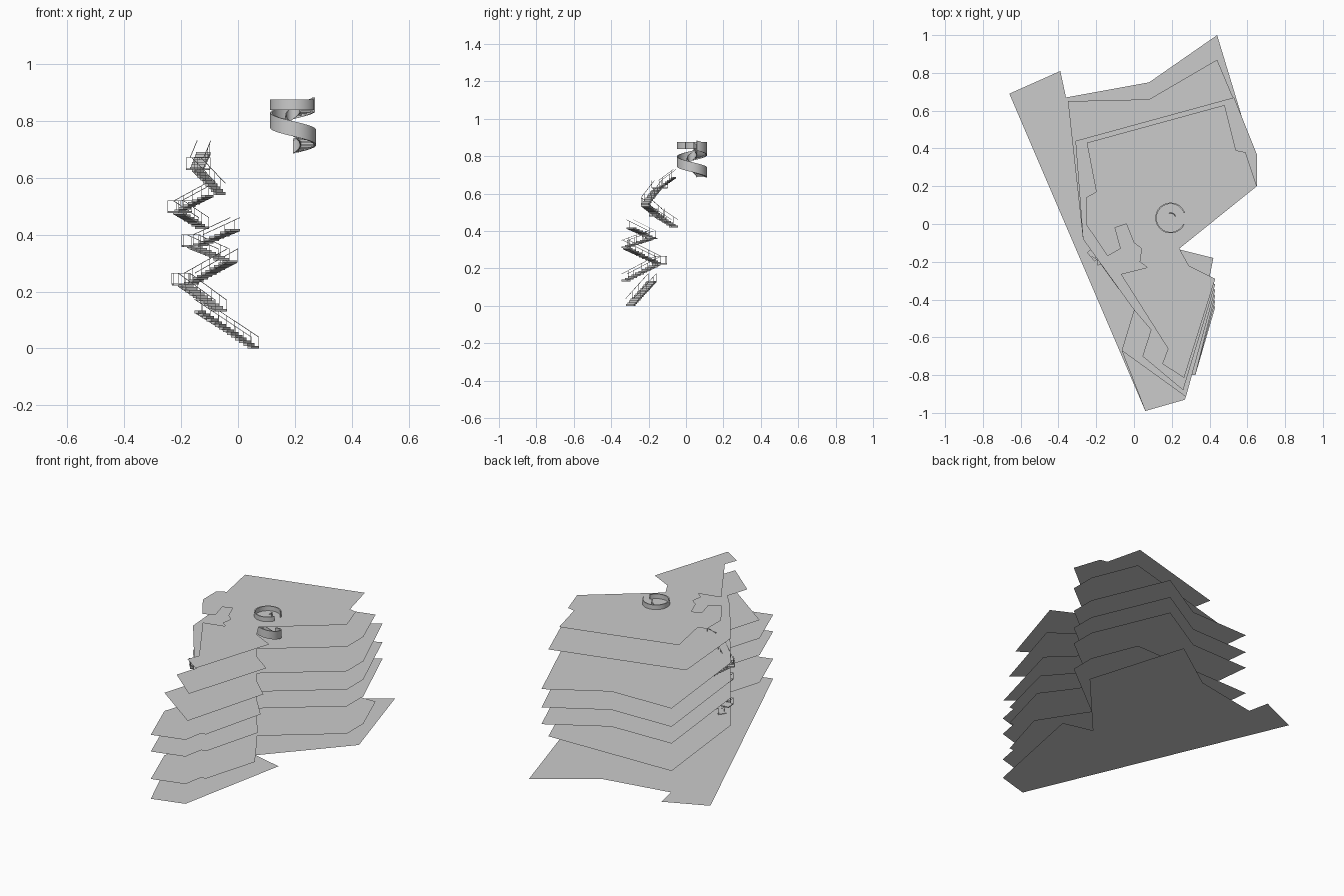
import bpy, bmesh, math
from mathutils import Vector, Matrix

if "Cube" in bpy.data.objects:
    bpy.data.objects.remove(bpy.data.objects["Cube"])


def finish(bm, name):
    me = bpy.data.meshes.new(name)
    bm.to_mesh(me)
    bm.free()
    ob = bpy.data.objects.new(name, me)
    bpy.context.collection.objects.link(ob)
    return ob


def plate(name, pts, z):
    bm = bmesh.new()
    f = bm.faces.new([bm.verts.new((x, y, z)) for x, y in pts])
    f.normal_update()
    if f.normal.z < 0:
        f.normal_flip()
    finish(bm, name)


def box(bm, c, size, ang=0.0):
    m = Matrix.Translation(c) @ Matrix.Rotation(ang, 4, 'Z') @ Matrix.Diagonal((*size, 1))
    bmesh.ops.create_cube(bm, size=1, matrix=m)


def bar(bm, a, b, t=0.0018):
    a, b = Vector(a), Vector(b)
    d = b - a
    m = (Matrix.Translation((a + b) / 2) @ d.to_track_quat('Z', 'Y').to_matrix().to_4x4()
         @ Matrix.Diagonal((t, t, d.length, 1)))
    bmesh.ops.create_cube(bm, size=1, matrix=m)


# Floor plates, listed clockwise from the back left corner
ground = [(-.66, .69), (-.39, .81), (-.36, .67), (.08, .75), (.44, 1), (.64, .34),
          (.22, -.13), (.42, -.18), (.27, -.93), (.06, -.99)]
plate("ground_plate", ground, 0)

east = [(.65, .37), (.65, .2), (.23, -.13), (.29, -.22)]
west = [(0, -.455), (-.27, -.08)]
kinked_back = [(-.35, .65), (.08, .66), (.44, .87)]
long_tip = [(.295, -.8), (.27, -.93), (.06, -.99), (-.065, -.67)]
short_tip = [(.275, -.915), (-.065, -.67)]

floors = [
    (.13, [(-.35, .65), (.53, .67)], -.44, [(.325, -.8)] + long_tip),
    (.31, kinked_back, -.41, [(.325, -.8)] + long_tip),
    (.42, kinked_back, -.38, [(.325, -.8)] + long_tip),
    (.54, kinked_back, -.35, short_tip),
    (.70, [(-.31, .44), (.53, .67)], -.32, [(.26, -.88), (.045, -.70), (.09, -.56)]),
]
for i, (z, back, tip_y, front) in enumerate(floors):
    plate(f"floor_plate_{i + 1}", back + east + [(.43, tip_y)] + front + west, z)

# Top floor with its stair notch on the left
top = [(-.25, .43), (.48, .63), (.54, .39), (.59, .38), (.65, .2), (.24, -.13), (.29, -.22),
       (.43, -.29), (.265, -.815), (.15, -.74), (.18, -.66), (-.07, -.265), (.07, -.23),
       (.03, -.2), (.04, -.13), (0, -.1), (-.04, 0), (-.1, -.02), (-.07, -.13), (-.14, -.17),
       (-.255, 0), (-.255, .14), (-.2, .17)]
plate("top_floor_plate", top, .845)

RAIL = .04


# Straight flight: treads, sloped soffit and two handrails with posts
def flight(name, p0, p1, n=8, w=.05):
    p0, p1 = Vector(p0), Vector(p1)
    d = p1 - p0
    run = math.hypot(d.x, d.y)
    ang = math.atan2(d.y, d.x)
    side = Vector((-d.y, d.x, 0)) / run * w / 2
    rise = d.z / n
    bm = bmesh.new()
    for i in range(n):
        c = p0 + d * ((i + .5) / n)
        c.z = p0.z + rise * (i + .5)
        box(bm, c, (run / n, w, rise), ang)
    up = Vector((0, 0, RAIL))
    drop = Vector((0, 0, -.008))
    low = [p0 - side, p0 + side, p1 + side, p1 - side]
    bm.faces.new([bm.verts.new(v + (drop if i > 1 else Vector())) for i, v in enumerate(low)])
    for s in (-side, side):
        bar(bm, p0 + s + up, p1 + s + up)
        for i in range(0, n + 1, 2):
            q = p0 + s + d * (i / n)
            bar(bm, q, q + up, .0013)
    finish(bm, name)


# Landing slab with a railing round it
def landing(name, c, ang, lx=.06, ly=.07):
    bm = bmesh.new()
    box(bm, c, (lx, ly, .006), ang)
    m = Matrix.Translation(c) @ Matrix.Rotation(ang, 4, 'Z')
    cs = [m @ Vector((sx * lx / 2, sy * ly / 2, 0)) for sx, sy in ((1, 1), (-1, 1), (-1, -1), (1, -1))]
    up = Vector((0, 0, RAIL))
    for a, b in zip(cs, cs[1:]):
        bar(bm, a + up, b + up)
    for q in cs:
        bar(bm, q, q + up)
    finish(bm, name)


runs = [((.06, -.30, 0), (-.14, -.18, .133), 14),
        ((-.06, -.33, .13), (-.19, -.15, .225), 10),
        ((-.17, -.15, .225), (-.02, -.32, .31), 10),
        ((-.05, -.33, .31), (-.16, -.19, .36), 7),
        ((-.14, -.18, .36), (-.01, -.30, .42), 7),
        ((-.12, -.06, .42), (-.21, -.15, .48), 7),
        ((-.21, -.15, .48), (-.10, -.22, .54), 7),
        ((-.06, -.22, .54), (-.145, -.15, .63), 9),
        ((-.145, -.14, .63), (-.12, -.06, .69), 7)]
for i, (a, b, n) in enumerate(runs):
    flight(f"stair_flight_{i + 1}", a, b, n)
for i, (c, ang) in enumerate([((-.20, -.135, .225), 0.1), ((-.165, -.185, .36), 0.1),
                              ((-.205, -.155, .48), 0.7), ((-.14, -.14, .63), 0.7)]):
    landing(f"stair_landing_{i + 1}", c, ang, .06, .06)

# Spiral stair: helical walls, treads and a level guard ring
CX, CY = .194, .032


def sweep_wall(name, r0, r1, a0, a1, z0, z1, h, n=72):
    bm = bmesh.new()
    prev = None
    for i in range(n + 1):
        t = i / n
        a = math.radians(a0 + (a1 - a0) * t)
        z = z0 + (z1 - z0) * t
        ring = [bm.verts.new((CX + r * math.cos(a), CY + r * math.sin(a), z + dz))
                for r, dz in ((r0, 0), (r1, 0), (r1, h), (r0, h))]
        if prev:
            for k in range(4):
                bm.faces.new((prev[k], prev[k - 1], ring[k - 1], ring[k]))
        else:
            bm.faces.new(ring)
        prev = ring
    bm.faces.new(prev[::-1])
    bmesh.ops.recalc_face_normals(bm, faces=bm.faces)
    ob = finish(bm, name)
    bpy.context.view_layer.objects.active = ob
    ob.select_set(True)
    bpy.ops.object.shade_smooth_by_angle()
    ob.select_set(False)


sweep_wall("spiral_outer_wall", .074, .081, 90, -340, .685, .83, .053)
sweep_wall("spiral_inner_wall", .024, .028, 90, -340, .685, .83, .045)
sweep_wall("spiral_guard_ring", .074, .081, 20, 335, .838, .838, .037)
steps = 28
for i in range(steps):
    a = 90 - 430 * i / steps
    z = .69 + .15 * i / steps
    sweep_wall(f"spiral_step_{i + 1}", .028, .074, a, a - 430 / steps, z, z, .006, 3)
